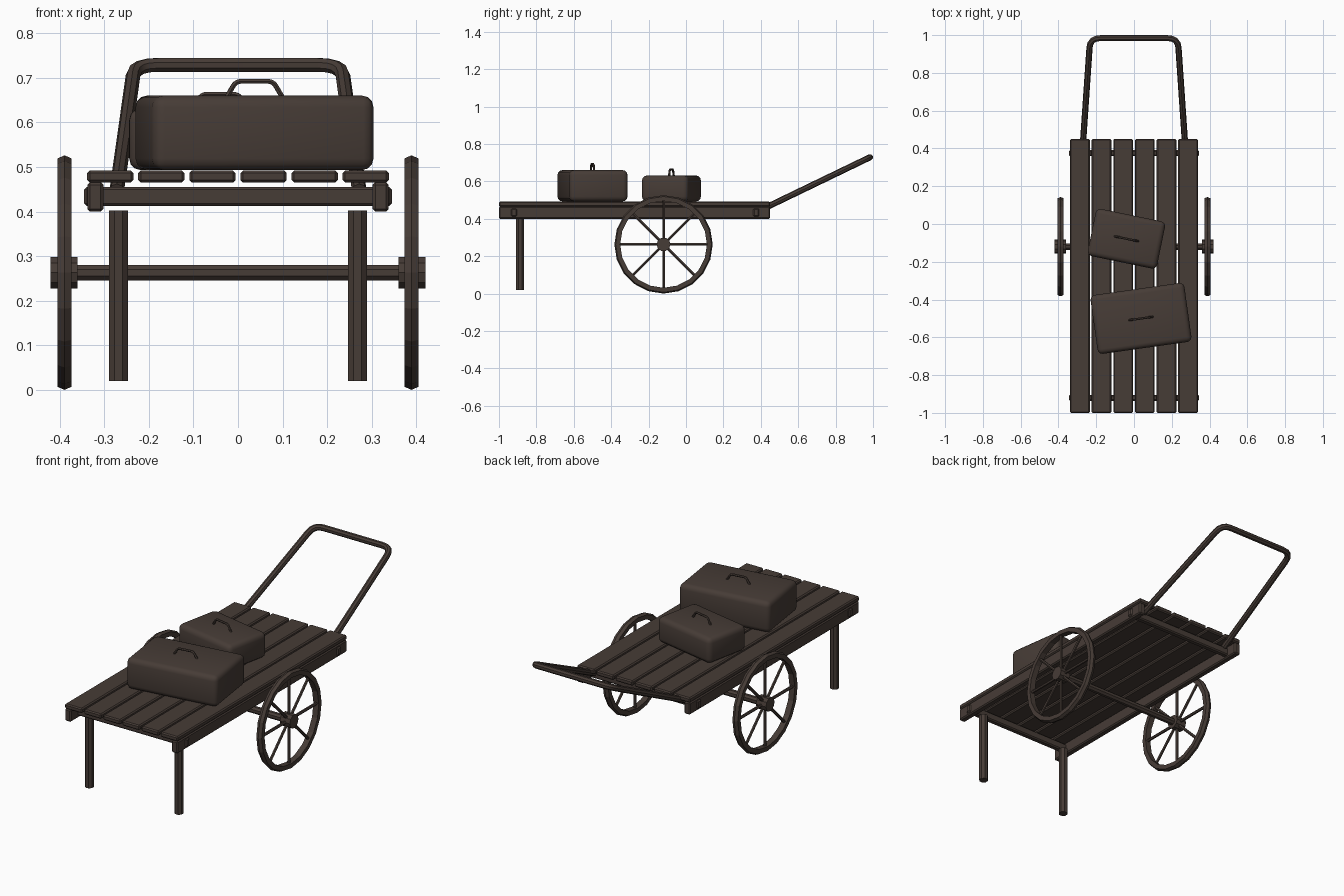
import bpy, bmesh
from math import sin, cos, pi, radians
from mathutils import Vector, Matrix

if "Cube" in bpy.data.objects:
    bpy.data.objects.remove(bpy.data.objects["Cube"], do_unlink=True)

wood = bpy.data.materials.new("dark_brown")
COLOUR = (0.062, 0.045, 0.037, 1)
wood.diffuse_color = COLOUR
wood.use_nodes = True
shader = next(n for n in wood.node_tree.nodes if n.type == 'BSDF_PRINCIPLED')
shader.inputs["Base Color"].default_value = COLOUR
shader.inputs["Roughness"].default_value = 0.8


def finish(bm, name, smooth=None):
    bmesh.ops.recalc_face_normals(bm, faces=bm.faces)
    mesh = bpy.data.meshes.new(name)
    bm.to_mesh(mesh)
    bm.free()
    mesh.materials.append(wood)
    obj = bpy.data.objects.new(name, mesh)
    bpy.context.collection.objects.link(obj)
    if smooth:
        bpy.ops.object.select_all(action='DESELECT')
        obj.select_set(True)
        bpy.context.view_layer.objects.active = obj
        bpy.ops.object.shade_smooth_by_angle(angle=radians(smooth))
    return obj


def box(name, low, high, bevel=0.006, segments=1, turn=0, smooth=None):
    low, high = Vector(low), Vector(high)
    bm = bmesh.new()
    bmesh.ops.create_cube(bm, size=1, matrix=Matrix.Diagonal((*(high - low), 1)))
    bmesh.ops.bevel(bm, geom=bm.edges[:], offset=bevel, segments=segments,
                    profile=0.5, affect='EDGES')
    bm.transform(Matrix.Translation((low + high) / 2) @ Matrix.Rotation(turn, 4, 'Z'))
    return finish(bm, name, smooth)


def rod(name, start, end, radius, sides=8, smooth=None):
    start, end = Vector(start), Vector(end)
    axis = end - start
    spin = Matrix.Rotation(pi / sides, 4, 'Z')
    bm = bmesh.new()
    bmesh.ops.create_cone(bm, cap_ends=True, segments=sides, radius1=radius,
                          radius2=radius, depth=axis.length)
    bm.transform(Matrix.Translation((start + end) / 2)
                 @ axis.to_track_quat('Z', 'Y').to_matrix().to_4x4() @ spin)
    return finish(bm, name, smooth)


def tube(name, points, radius, corner, sides=8):
    """Sweep a round section along a path whose inner corners are rounded."""
    pts = [Vector(p) for p in points]
    path = [pts[0]]
    for a, b, c in zip(pts, pts[1:], pts[2:]):
        p, q = b + (a - b).normalized() * corner, b + (c - b).normalized() * corner
        for i in range(5):
            t = i / 4
            path.append(p * (1 - t) ** 2 + b * 2 * t * (1 - t) + q * t * t)
    path.append(pts[-1])
    flat = (pts[1] - pts[0]).cross(pts[2] - pts[1]).normalized()
    bm = bmesh.new()
    rings = []
    for i, p in enumerate(path):
        along = (path[min(i + 1, len(path) - 1)] - path[max(i - 1, 0)]).normalized()
        side = along.cross(flat)
        rings.append([bm.verts.new(p + radius * (flat * cos(a) + side * sin(a)))
                      for a in (2 * pi * k / sides for k in range(sides))])
    for r, s in zip(rings, rings[1:]):
        for k in range(sides):
            j = (k + 1) % sides
            bm.faces.new((r[k], r[j], s[j], s[k]))
    bm.faces.new(rings[0])
    bm.faces.new(rings[-1])
    return finish(bm, name, 40)


# Deck planks
for i in range(6):
    x = (i - 2.5) * 0.1145
    box(f"deck_plank_{i + 1}", (x - 0.052, -1, 0.465), (x + 0.052, 0.45, 0.492))

# Cross beams with tenons showing through the side rails
for name, y in (("front_cross_beam", -0.92), ("rear_cross_beam", 0.375)):
    box(name, (-0.345, y - 0.016, 0.412), (0.345, y + 0.016, 0.455))

# Axle, running between the two wheels
AXLE_Y, AXLE_Z, RIM = -0.12, 0.263, 0.263
rod("axle", (-0.37, AXLE_Y, AXLE_Z), (0.37, AXLE_Y, AXLE_Z), 0.019)


def wheel_rim(name, x):
    profile = ((-0.016, 0.232), (-0.016, RIM - 0.007), (0, RIM),
               (0.016, RIM - 0.007), (0.016, 0.232))
    sides = 20
    bm = bmesh.new()
    rings = [[bm.verts.new((x + dx, AXLE_Y + r * sin(a), AXLE_Z + r * cos(a)))
              for dx, r in profile]
             for a in (2 * pi * k / sides for k in range(sides))]
    n = len(profile)
    for k in range(sides):
        r, s = rings[k], rings[(k + 1) % sides]
        for j in range(n):
            m = (j + 1) % n
            bm.faces.new((r[j], r[m], s[m], s[j]))
    finish(bm, name)


# Mirrored parts: rails, legs, wheels
for side, s in (("left", 1), ("right", -1)):
    inner, outer = sorted((s * 0.302, s * 0.338))
    box(f"{side}_side_rail", (inner, -1, 0.4), (outer, 0.45, 0.466))
    rod(f"{side}_leg", (s * 0.268, -0.887, 0.02), (s * 0.268, -0.887, 0.402), 0.0235)
    wheel_rim(f"{side}_wheel_rim", s * 0.389)
    rod(f"{side}_wheel_hub", (s * 0.36, AXLE_Y, AXLE_Z),
        (s * 0.42, AXLE_Y, AXLE_Z), 0.037, 10)
    for k in range(8):
        a = k * pi / 4
        rod(f"{side}_spoke_{k + 1}", (s * 0.389, AXLE_Y, AXLE_Z),
            (s * 0.389, AXLE_Y + 0.236 * sin(a), AXLE_Z + 0.236 * cos(a)), 0.008, 6)

# Push handle
tube("push_handle", ((-0.272, 0.40, 0.447), (-0.232, 0.984, 0.729),
                     (0.232, 0.984, 0.729), (0.272, 0.40, 0.447)), 0.0165, 0.055)


# Suitcases with carrying handles
def suitcase(name, x, y, length, width, top, degrees):
    turn = radians(degrees)
    box(name, (x - length / 2, y - width / 2, 0.493),
        (x + length / 2, y + width / 2, top), 0.026, 3, turn, 50)
    place = Matrix.Translation((x, y, top)) @ Matrix.Rotation(turn, 4, 'Z')
    grip = [place @ Vector(p) for p in ((-0.064, 0, -0.005), (-0.042, 0, 0.032),
                                        (0.042, 0, 0.032), (0.064, 0, -0.005))]
    tube(name + "_handle", grip, 0.006, 0.012, 6)


suitcase("large_suitcase", 0.037, -0.5, 0.502, 0.315, 0.66, 8)
suitcase("small_suitcase", -0.04, -0.078, 0.375, 0.255, 0.631, -11.6)
